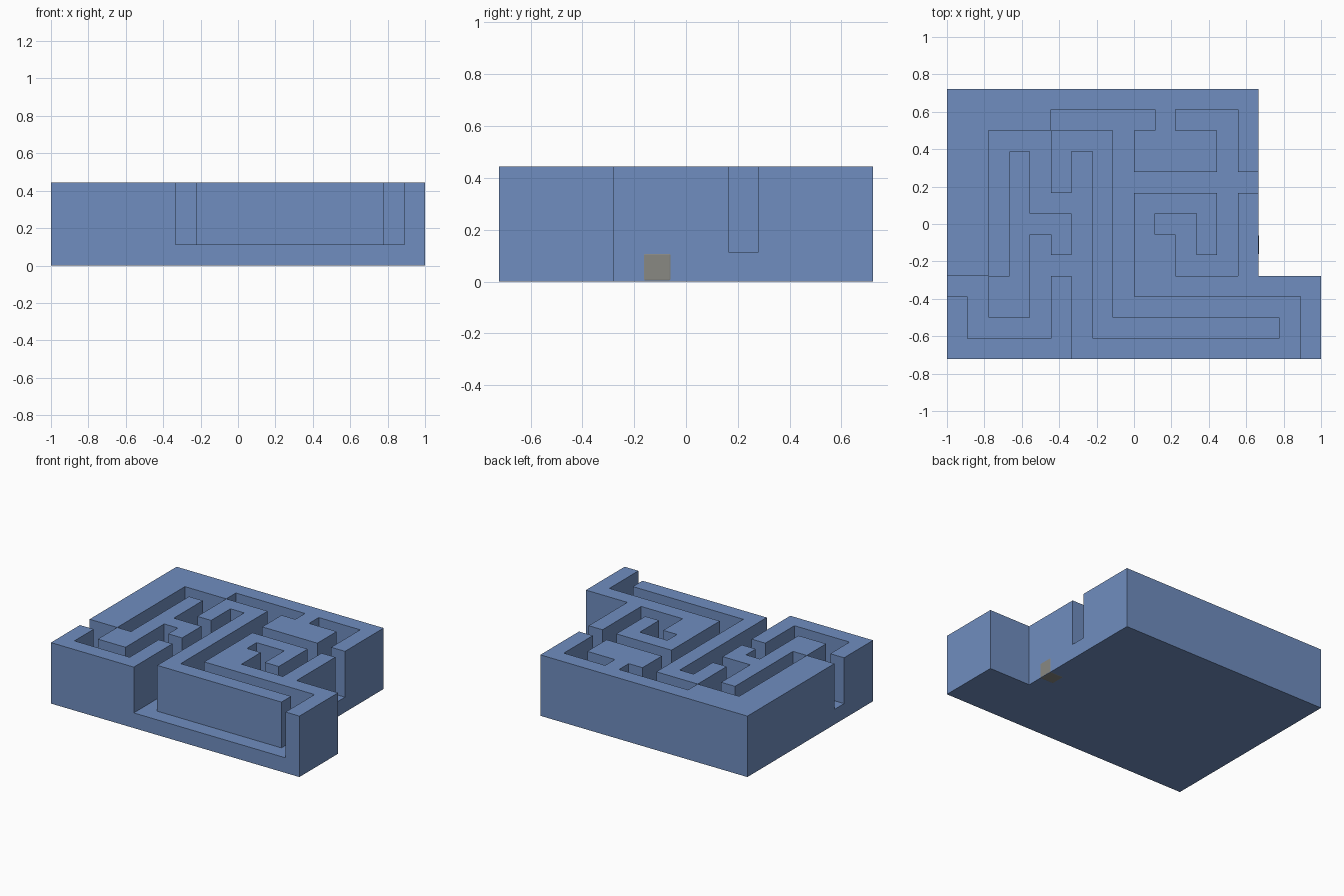
import bpy
import bmesh

cube = bpy.data.objects.get("Cube")
if cube:
    bpy.data.objects.remove(cube, do_unlink=True)

CELL = 1 / 9
FLOOR, WALL = 1, 4  # heights in cells

# Plan of the maze, back row first: '#' wall, '.' passage, ' ' outside
PLAN = [
    "###############   ",
    "#####.....#...#   ",
    "##...###.####.#   ",
    "##.#.#.#.####.#   ",
    "##.#.#.#.......   ",
    "##.#...#.####.#   ",
    "##.###.#.#..#.#   ",
    "##.#.#.#.##.#.#   ",
    "##.#...#.##...#   ",
    "..##.#.#.#########",
    "#.##.#.#.........#",
    "#....#.#########.#",
    "######...........#",
]
ROWS = PLAN[::-1]
NX, NY = len(ROWS[0]), len(ROWS)


def material(name, rgb):
    mat = bpy.data.materials.new(name)
    mat.use_nodes = True
    color = (*rgb, 1)
    mat.diffuse_color = color
    mat.node_tree.nodes["Principled BSDF"].inputs["Base Color"].default_value = color
    return mat


def add_object(name, bm, mat):
    mesh = bpy.data.meshes.new(name)
    bm.to_mesh(mesh)
    bm.free()
    mesh.materials.append(mat)
    obj = bpy.data.objects.new(name, mesh)
    bpy.context.collection.objects.link(obj)
    return obj


def height(i, j):
    if not (0 <= i < NX and 0 <= j < NY):
        return 0
    return {"#": WALL, ".": FLOOR, " ": 0}[ROWS[j][i]]


def place(i, j, k):
    # Underside sits a hair above the ground so the marker shows below it
    return ((i - NX / 2) * CELL, (j - NY / 2) * CELL, k * CELL if k else 0.001)


# Maze block: top, underside and exposed sides of every cell
bm = bmesh.new()


def quad(*points):
    bm.faces.new([bm.verts.new(place(*p)) for p in points])


for j in range(NY):
    for i in range(NX):
        h = height(i, j)
        if not h:
            continue
        ring = [(i, j), (i + 1, j), (i + 1, j + 1), (i, j + 1)]
        quad(*[(*p, h) for p in ring])
        quad(*[(*p, 0) for p in reversed(ring)])
        for side, (di, dj) in enumerate([(0, -1), (1, 0), (0, 1), (-1, 0)]):
            a, b = ring[side], ring[(side + 1) % 4]
            for low, high in ((0, FLOOR), (FLOOR, WALL)):
                if height(i + di, j + dj) <= low and h >= high:
                    quad((*a, low), (*b, low), (*b, high), (*a, high))
bmesh.ops.remove_doubles(bm, verts=bm.verts, dist=0.0001)
add_object("maze_block", bm, material("blue", (0.162, 0.27, 0.525)))

# Small rounded marker set into the notch wall at ground level
bm = bmesh.new()
bmesh.ops.create_cube(bm, size=CELL)
x, y, _ = place(14.5, 5.5, 1)
bmesh.ops.translate(bm, verts=bm.verts, vec=(x + 0.001, y, CELL / 2))
marker = add_object("inset_marker", bm, material("warm grey", (0.246, 0.246, 0.225)))
bevel = marker.modifiers.new("rounded edges", "BEVEL")
bevel.width = 0.008
bevel.segments = 3
